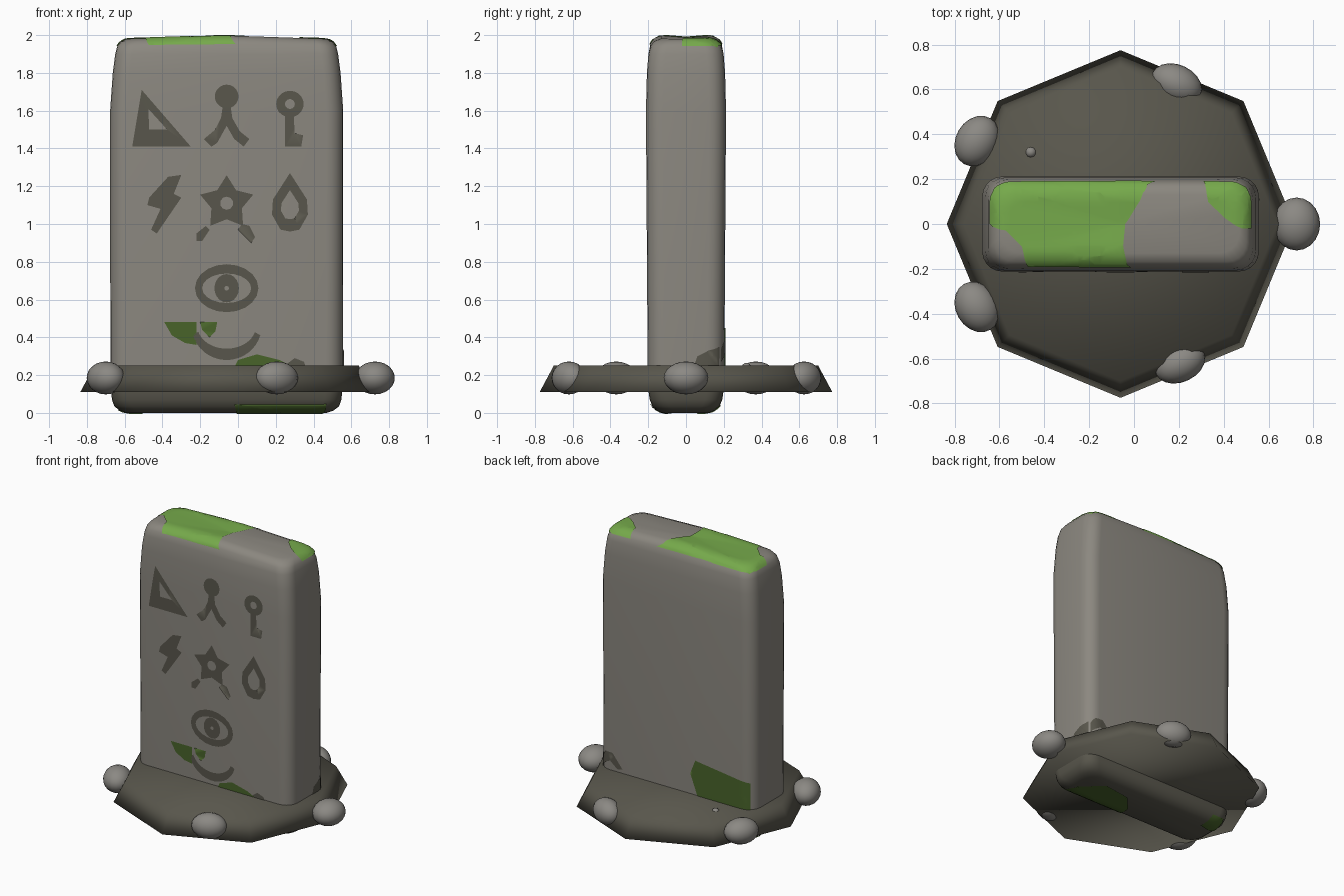
import bpy, bmesh
from math import sin, cos, pi, radians
from mathutils import Vector
from mathutils.bvhtree import BVHTree

if "Cube" in bpy.data.objects:
    bpy.data.objects.remove(bpy.data.objects["Cube"])


def material(name, r, g, b):
    m = bpy.data.materials.new(name)
    m.use_nodes = True
    m.diffuse_color = (r, g, b, 1)
    bsdf = m.node_tree.nodes["Principled BSDF"]
    bsdf.inputs["Base Color"].default_value = (r, g, b, 1)
    bsdf.inputs["Roughness"].default_value = 0.9
    return m


STONE = material("warm grey stone", .26, .245, .215)
DARK = material("dark stone", .098, .093, .072)
PEBBLE = material("pebble grey", .26, .25, .23)
MOSS = material("bright moss", .18, .40, .07)
DEEP_MOSS = material("deep moss", .065, .127, .023)
CX = -.06  # middle of slab and base


def finish(name, bm, *mats):
    me = bpy.data.meshes.new(name)
    bm.to_mesh(me)
    bm.free()
    for m in mats:
        me.materials.append(m)
    me.shade_smooth()
    ob = bpy.data.objects.new(name, me)
    bpy.context.collection.objects.link(ob)
    return ob


def loft(bm, rings):
    # skin equal-length rings and close both ends
    loops = [[bm.verts.new(p) for p in ring] for ring in rings]
    for a, b in zip(loops, loops[1:]):
        for i in range(len(a)):
            j = (i + 1) % len(a)
            bm.faces.new((a[i], a[j], b[j], b[i]))
    return bm.faces.new(loops[0][::-1]), bm.faces.new(loops[-1])


# Standing slab: rounded rectangles stacked upward
def slab_ring(z, hx, hy):
    r = min(.09, hy * .8)
    pts = []
    for k, (sx, sy) in enumerate(((1, 1), (-1, 1), (-1, -1), (1, -1))):
        for i in range(6):
            a = pi / 2 * (k + i / 5)
            pts.append((sx * (hx - r) + r * cos(a), sy * (hy - r) + r * sin(a)))
        if k % 2 == 0:
            pts.append((0, sy * hy))
    crown = .018 if z > 1.9 else 0
    return [(x + CX, y, z + crown * (1 - abs(x) / hx)) for x, y in pts]


bm = bmesh.new()
profile = [(0, .53, .12), (.012, .565, .15), (.035, .595, .178), (.07, .607, .192),
           (.11, .612, .198), (.25, .616, .203), (1.6, .617, .212), (1.8, .603, .207),
           (1.9, .59, .199), (1.94, .58, .187), (1.965, .562, .168), (1.98, .53, .13)]
caps = loft(bm, [slab_ring(*p) for p in profile])
bmesh.ops.poke(bm, faces=list(caps))
for f in bm.faces:
    f.material_index = int(f.calc_center_median().z < .11)
bm.normal_update()
surface = BVHTree.FromBMesh(bm)
finish("standing_slab", bm, STONE, DARK)

# Eight-sided base
bm = bmesh.new()
loft(bm, [[(CX + r * cos(i * pi / 4), r * sin(i * pi / 4), z) for i in range(8)]
          for r, z in ((.775, .11), (.70, .25))])
finish("octagon_base", bm, DARK)

# Stones around the rim
stones = [("left_stone", .725, 0, 0, .105), ("back_left_stone", .19, .625, 65, .085),
          ("front_left_stone", .205, -.62, -65, .085), ("back_right_stone", -.70, .37, 150, .095),
          ("front_right_stone", -.70, -.37, 210, .095)]
for name, x, y, turn, depth in stones:
    bm = bmesh.new()
    bmesh.ops.create_uvsphere(bm, u_segments=20, v_segments=12, radius=1)
    ob = finish(name, bm, PEBBLE)
    ob.location = (x, y, .185)
    ob.scale = (depth, .118, .087)
    ob.rotation_euler.z = radians(turn)
bm = bmesh.new()
bmesh.ops.create_uvsphere(bm, u_segments=10, v_segments=8, radius=.025)
finish("tiny_pebble", bm, PEBBLE).location = (-.46, .32, .24)

# Thin plates wrapped onto the slab
SIDES = {"front": lambda u, v: Vector((u, -.21, v)), "back": lambda u, v: Vector((u, .21, v)),
         "left": lambda u, v: Vector((.57, u, v)), "top": lambda u, v: Vector((u, v, 1.955)),
         "bottom": lambda u, v: Vector((u, v, .04))}


def plate(name, mat, polys, side="front"):
    bm = bmesh.new()
    for poly in polys:
        bm.faces.new([bm.verts.new((u, v, 0)) for u, v in poly])
    bmesh.ops.triangulate(bm, faces=bm.faces[:])
    step = .1 if side == "front" else .025
    for axis in (Vector((1, 0, 0)), Vector((0, 1, 0))):
        at = [v.co.dot(axis) for v in bm.verts]
        k = int(min(at) // step) + 1
        while k * step < max(at):
            bmesh.ops.bisect_plane(bm, geom=bm.verts[:] + bm.edges[:] + bm.faces[:],
                                   plane_co=axis * k * step, plane_no=axis)
            k += 1
    for v in bm.verts:
        hit, normal, _, _ = surface.find_nearest(SIDES[side](v.co.x, v.co.y))
        v.co = hit + normal * .005
    bm.normal_update()
    for f in bm.faces:
        if f.normal.dot(surface.find_nearest(f.calc_center_median())[1]) < 0:
            f.normal_flip()
    finish(name, bm, mat)


def band(outer, inner):
    n = len(outer)
    return [(outer[i], outer[(i + 1) % n], inner[(i + 1) % n], inner[i]) for i in range(n)]


def oval(x, z, rx, rz, n=20, start=0, sweep=360):
    return [(x + rx * cos(radians(start + sweep * i / n)),
             z + rz * sin(radians(start + sweep * i / n))) for i in range(n)]


# Carved signs
plate("triangle_sign", DARK, band([(-.51, 1.71), (-.25, 1.41), (-.56, 1.41)],
                                  [(-.475, 1.61), (-.375, 1.5), (-.47, 1.5)]))
plate("figure_sign", DARK, [oval(CX, 1.675, .063, .063),
      [(-.08, 1.63), (-.04, 1.63), (-.03, 1.56), (.01, 1.49), (.06, 1.45), (.03, 1.41),
       (-.02, 1.45), (-.06, 1.52), (-.11, 1.43), (-.14, 1.41), (-.18, 1.45), (-.12, 1.5),
       (-.09, 1.56)]])
plate("key_sign", DARK, band(oval(.275, 1.635, .073, .07), oval(.275, 1.635, .026, .026)) +
      [[(.25, 1.58), (.295, 1.58), (.30, 1.48), (.345, 1.47), (.335, 1.41), (.25, 1.41)]])
plate("bolt_sign", DARK, [[(-.37, 1.25), (-.30, 1.26), (-.34, 1.16), (-.30, 1.14), (-.43, .95),
      (-.46, .97), (-.41, 1.08), (-.48, 1.1), (-.47, 1.14)]])
star = [(CX + r * sin(i * pi / 5), 1.11 + r * cos(i * pi / 5))
        for i, r in enumerate([.148, .085] * 5)]
plate("star_sign", DARK, band(star, oval(CX, 1.11, .035, .035, 10, 90, -360)) +
      [[(-.22, .91), (-.19, .91), (-.15, .97), (-.17, .99), (-.22, .95)],
       [(.0, .97), (.05, .95), (.07, .90), (.09, .93), (.06, .99), (.02, 1.0)]])
drop = [(0, .16), (.09, .02), (.095, -.06), (.05, -.14), (0, -.15), (-.05, -.14),
        (-.095, -.06), (-.09, .02)]
plate("drop_sign", DARK, band([(.275 + x, 1.11 + z) for x, z in drop],
                              [(.275 + x * .5, 1.1 + z * .5) for x, z in drop]))
plate("eye_sign", DARK, band(oval(CX, .66, .168, .127), oval(CX, .66, .13, .078)) +
      band(oval(CX, .66, .065, .075), oval(CX, .66, .012, .012)))
arcs = [oval(CX, .46, rx, rz, 18, 195, 158) for rx, rz in ((.185, .18), (.155, .12))]
plate("mouth_sign", DARK, band(*arcs)[:-1])

# Moss and dark stains near the foot
plate("front_moss", DEEP_MOSS, [
    [(-.39, .48), (-.22, .48), (-.22, .36), (-.28, .37), (-.35, .41)],
    [(-.2, .48), (-.11, .48), (-.12, .43), (-.15, .4), (-.19, .44)],
    [(-.02, .24), (0, .28), (.1, .31), (.22, .28), (.26, .26), (.3, .24)]])
plate("front_stain", DARK, [[(.26, .26), (.3, .29), (.35, .27), (.36, .24), (.28, .24)]])
plate("back_moss", DEEP_MOSS, [[(-.22, .5), (-.18, .4), (-.24, .24), (-.67, .24),
                                (-.67, .44), (-.45, .47)]], "back")
plate("left_stain", DARK, [[(.04, .24), (.06, .3), (.12, .33), (.21, .35), (.21, .24)]], "left")
plate("back_stain", DARK, [[(.55, .34), (.5, .38), (.44, .38), (.36, .28), (.4, .27),
                            (.46, .32), (.55, .27)]], "back")

# Moss on the top and underside
plate("top_moss", MOSS, [
    [(-.66, 0), (-.66, .2), (.1, .2), (.02, .1), (-.04, 0), (-.05, -.1), (-.01, -.21),
     (-.47, -.21), (-.5, -.1), (-.57, -.03)],
    [(.31, .2), (.33, .1), (.4, .03), (.47, -.02), (.54, -.02), (.54, .2)]], "top")
plate("under_moss", DEEP_MOSS, [
    [(-.02, -.2), (.47, -.2), (.44, -.05), (.3, .08), (.1, .05), (0, -.06)],
    [(-.62, .05), (-.5, .08), (-.52, .18), (-.62, .18)]], "bottom")
